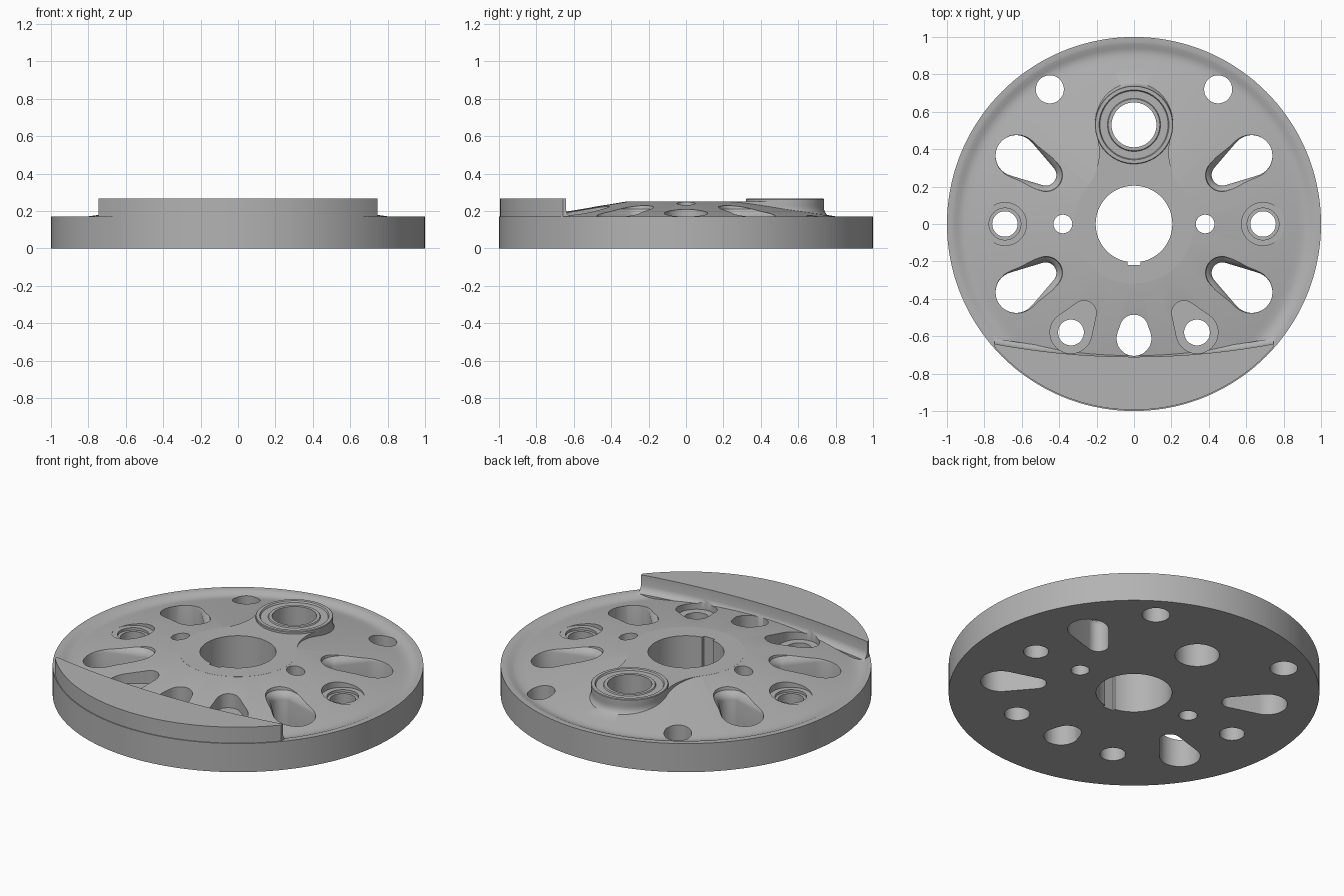
import bpy, bmesh, math
from math import cos, sin, pi

cube = bpy.data.objects.get("Cube")
if cube:
    bpy.data.objects.remove(cube, do_unlink=True)

steel = bpy.data.materials.new("grey steel")
steel.use_nodes = True
steel.diffuse_color = (0.45, 0.45, 0.45, 1)
steel.node_tree.nodes["Principled BSDF"].inputs["Base Color"].default_value = steel.diffuse_color


def arc(cx, cy, r, a0, a1, n):
    """Points along an arc, both ends included."""
    return [(cx + r * cos(a0 + (a1 - a0) * i / n), cy + r * sin(a0 + (a1 - a0) * i / n))
            for i in range(n + 1)]


def circle(cx, cy, r, n=48):
    return arc(cx, cy, r, 0, 2 * pi, n)[:-1]


def teardrop(big, small, grow=0):
    """Outline wrapped round a big and a small circle, each (x, y, r)."""
    (x1, y1, r1), (x2, y2, r2) = big, small
    a = math.atan2(y2 - y1, x2 - x1)
    phi = math.acos((r1 - r2) / math.hypot(x2 - x1, y2 - y1))
    return (arc(x1, y1, r1 + grow, a + phi, a + 2 * pi - phi, 24)
            + arc(x2, y2, r2 + grow, a - phi, a + phi, 16))


def loft(name, layers):
    """Skin a stack of (outline, z) layers and cap both ends."""
    bm = bmesh.new()
    rings = [[bm.verts.new((x, y, z)) for x, y in pts] for pts, z in layers]
    n = len(rings[0])
    for low, high in zip(rings, rings[1:]):
        for i in range(n):
            j = (i + 1) % n
            bm.faces.new((low[i], low[j], high[j], high[i]))
    bm.faces.new(rings[0])
    bm.faces.new(rings[-1])
    bmesh.ops.recalc_face_normals(bm, faces=bm.faces)
    mesh = bpy.data.meshes.new(name)
    bm.to_mesh(mesh)
    bm.free()
    mesh.materials.append(steel)
    obj = bpy.data.objects.new(name, mesh)
    bpy.context.collection.objects.link(obj)
    return obj


def combine(body, tool, operation):
    mod = body.modifiers.new("combine", 'BOOLEAN')
    mod.operation, mod.solver, mod.object = operation, 'EXACT', tool
    bpy.context.view_layer.objects.active = body
    bpy.ops.object.modifier_apply(modifier=mod.name)
    bpy.data.objects.remove(tool, do_unlink=True)


def cut(outline, bottom=-0.1):
    combine(disc, loft("cutter", [(outline, bottom), (outline, 0.5)]), 'DIFFERENCE')


# Disc: flat rim, shallow rounded channel, cone rising to the flat hub
profile = [(1, 0), (1, .17), (.975, .17), (.96, .167), (.94, .158), (.92, .153),
           (.9, .153), (.87, .158), (.83, .166), (.32, .25)]
disc = loft("crank_disc", [(circle(0, 0, r, 144), z) for r, z in profile])

# Flat neck plate joining hub and pin boss through concave fillets
HUB, PIN, PIN_Y, FILLET = .319, .208, .53, .3
d1, d2 = HUB + FILLET, PIN + FILLET
fy = (d1 ** 2 - d2 ** 2 + PIN_Y ** 2) / (2 * PIN_Y)
fx = math.sqrt(d1 ** 2 - fy ** 2)
a_hub, a_pin = math.atan2(fy, fx), math.atan2(fy - PIN_Y, fx)


def neck_outline(grow):
    right = (arc(0, 0, HUB + min(grow, 0), -pi / 2, a_hub, 32)
             + arc(fx, fy, FILLET - grow, pi + a_hub, pi + a_pin, 14)[1:-1]
             + arc(0, PIN_Y, PIN + grow, a_pin, pi / 2, 28))
    return right + [(-x, y) for x, y in right[-2:0:-1]]


foot = [(.05, .03), (.17, .03), (.18, .015), (.195, .004), (.21, 0), (.2505, 0)]
combine(disc, loft("neck_plate", [(neck_outline(g), z) for z, g in foot]), 'UNION')

# Pin boss with a ring groove in its top
boss = [(.2, .1), (.209, .24), (.209, .262), (.206, .265), (.187, .265), (.182, .256),
        (.142, .256), (.138, .262), (.1, .262)]
combine(disc, loft("pin_boss", [(circle(0, PIN_Y, r, 64), z) for r, z in boss]), 'UNION')

# Crescent counterweight with a small fillet at its foot
SWEEP, SWEEP_Y, TIP, OUT = 4.05, 3.34, .745, .994


def crescent(grow):
    half = math.asin(TIP / SWEEP)
    inner = arc(0, SWEEP_Y + grow, SWEEP, -pi / 2 + half, -pi / 2 - half, 24)
    side = math.asin(TIP / OUT)
    return inner + arc(0, 0, OUT, -pi / 2 - side, -pi / 2 + side, 64)


weight = [(.05, .03), (.165, .03), (.175, .014), (.19, .004), (.205, 0), (.265, 0)]
combine(disc, loft("counterweight", [(crescent(g), z) for z, g in weight]), 'UNION')

# Main bore with keyway, then pin bore
cut(circle(0, 0, .205, 72))
cut([(-.035, -.22), (.035, -.22), (.035, -.1), (-.035, -.1)])
cut(circle(0, PIN_Y, .12))

# Mirrored holes, spot faces and pockets
for s in (-1, 1):
    cut(circle(s * .38, 0, .05, 32))
    cut(circle(s * .45, .72, .075))
    cut(circle(s * .69, 0, .115), .17)
    cut(circle(s * .69, 0, .085), .155)
    cut(circle(s * .69, 0, .068))
    cut(teardrop((s * .337, -.58, .112), (s * .267, -.475, .065)), .14)
    cut(circle(s * .337, -.58, .069))

    # Teardrop windows with softened upper edges
    for t in (-1, 1):
        flare = [(-.1, 0), (.165, 0), (.18, .004), (.195, .013), (.21, .03), (.4, .06)]
        layers = [(teardrop((s * .63, t * .365, .11), (s * .472, t * .262, .057), g), z)
                  for z, g in flare]
        combine(disc, loft("cutter", layers), 'DIFFERENCE')

# Balance slot beside the counterweight
cut(teardrop((0, -.612, .093), (0, -.562, .077)))

# Smooth shading with crisp machined edges
bpy.ops.object.select_all(action='DESELECT')
disc.select_set(True)
bpy.context.view_layer.objects.active = disc
bpy.ops.object.shade_smooth_by_angle(angle=math.radians(35))
